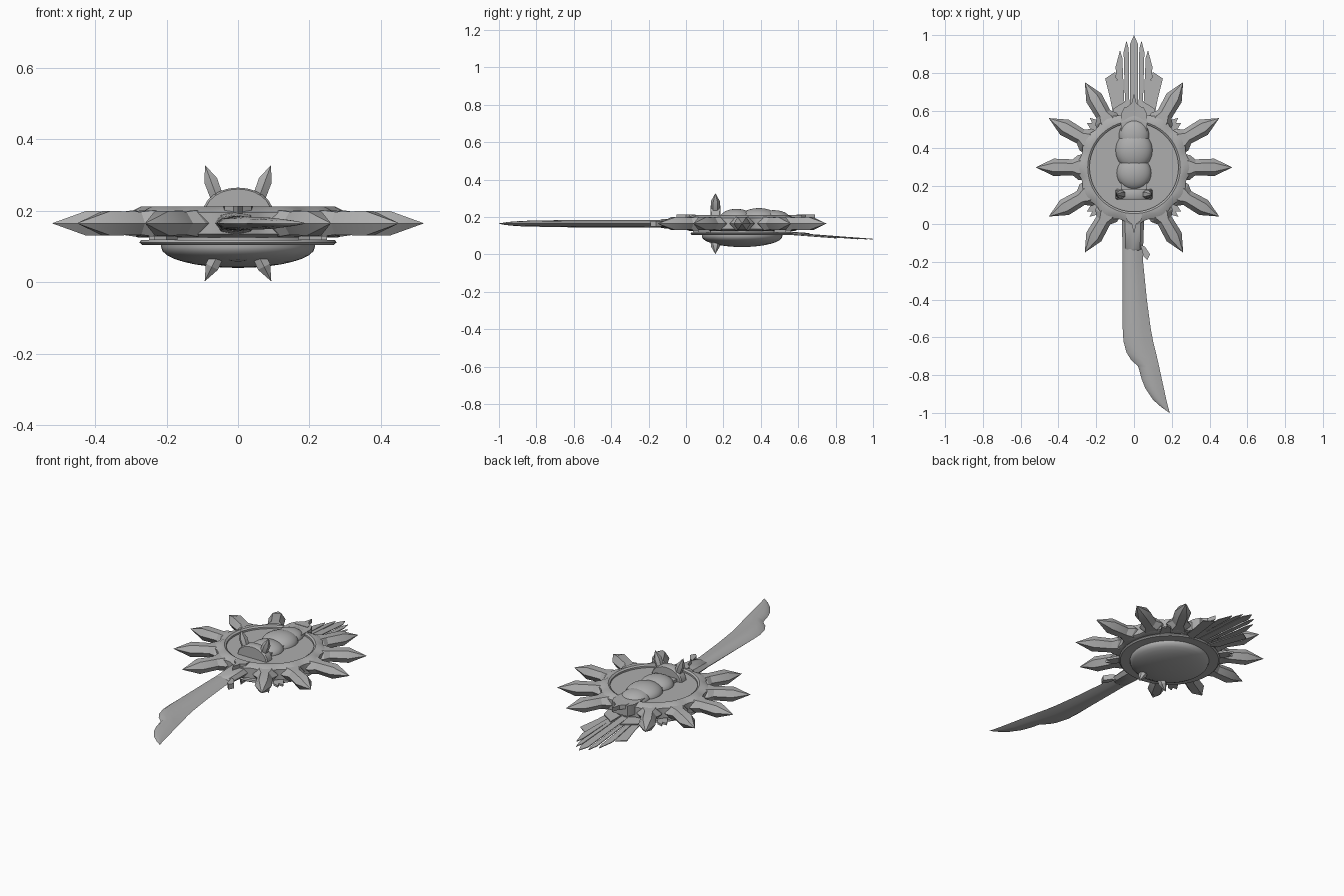
import bpy, bmesh, math
from mathutils import Vector, Matrix

if "Cube" in bpy.data.objects:
    bpy.data.objects.remove(bpy.data.objects["Cube"])

CY = 0.30   # disc centre along y
CZ = 0.165  # mid height of ring and blade
metal = bpy.data.materials.new("grey metal")
metal.diffuse_color = (0.42, 0.42, 0.42, 1)
metal.use_nodes = True
metal.node_tree.nodes["Principled BSDF"].inputs["Base Color"].default_value = metal.diffuse_color


def finish(name, bm, angle=35):
    bmesh.ops.remove_doubles(bm, verts=bm.verts, dist=1e-5)
    bmesh.ops.recalc_face_normals(bm, faces=bm.faces)
    me = bpy.data.meshes.new(name)
    bm.to_mesh(me)
    bm.free()
    ob = bpy.data.objects.new(name, me)
    bpy.context.collection.objects.link(ob)
    me.materials.append(metal)
    bpy.ops.object.select_all(action='DESELECT')
    ob.select_set(True)
    bpy.context.view_layer.objects.active = ob
    bpy.ops.object.shade_smooth_by_angle(angle=math.radians(angle))
    return ob


def loft(bm, sections):
    """Skin a list of closed sections and cap both ends."""
    rings = [[bm.verts.new(p) for p in s] for s in sections]
    n = len(rings[0])
    for a, b in zip(rings, rings[1:]):
        for i in range(n):
            j = (i + 1) % n
            bm.faces.new((a[i], a[j], b[j], b[i]))
    bm.faces.new(rings[0][::-1])
    bm.faces.new(rings[-1])


def lathe(name, profile, steps=48, closed=False, scallop=0):
    """Spin (radius, z) points about the disc axis."""
    bm = bmesh.new()
    rows = []
    for k in range(steps):
        a = 2 * math.pi * k / steps
        row = []
        for r, z in profile:
            rr = r - scallop * (0.5 - 0.5 * math.cos(12 * a)) if r > 0.26 else r
            row.append(bm.verts.new((rr * math.cos(a), CY + rr * math.sin(a), z)))
        rows.append(row)
    n = len(profile)
    for k in range(steps):
        a, b = rows[k], rows[(k + 1) % steps]
        for i in range(n if closed else n - 1):
            j = (i + 1) % n
            bm.faces.new((a[i], b[i], b[j], a[j]))
    return finish(name, bm)


def spike(bm, start, direction, side, stations, sides=6):
    """Faceted spike; stations are (distance, half width, half height)."""
    d = Vector(direction).normalized()
    s = Vector(side).normalized()
    u = d.cross(s)
    secs = []
    for t, w, h in stations:
        c = Vector(start) + d * t
        secs.append([c + s * w * math.cos(2 * math.pi * i / sides)
                     + u * h * math.sin(2 * math.pi * i / sides) for i in range(sides)])
    loft(bm, secs)


def plate(bm, outline, z_of_y, thick):
    loft(bm, [[(x, y, z_of_y(y) + dz) for x, y in outline] for dz in (0, thick)])


# Ring, recessed floor, lower flange and belly dome
lathe("main_ring", [(0.235, 0.13), (0.235, 0.205), (0.245, 0.212), (0.272, 0.212),
                    (0.305, 0.195), (0.305, 0.135), (0.28, 0.125)], 96, True, 0.02)
lathe("recessed_floor", [(0.0005, 0.195), (0.238, 0.195), (0.238, 0.14), (0.0005, 0.14)])
lathe("lower_flange", [(0.0005, 0.135), (0.25, 0.135), (0.25, 0.118), (0.272, 0.118),
                       (0.276, 0.111), (0.268, 0.104), (0.0005, 0.104)])
dome = [(0.215 * math.cos(t * math.pi / 16) + 0.0005, 0.098 - 0.058 * math.sin(t * math.pi / 16))
        for t in range(9)]
lathe("belly_dome", [(0.215, 0.108)] + dome)

# Ten radial spikes, leaving the blade and tail directions free
bm = bmesh.new()
for k in range(12):
    if k in (3, 9):
        continue
    a = math.radians(30 * k)
    d = (math.cos(a), math.sin(a), 0)
    spike(bm, (0, CY, CZ), d, (-d[1], d[0], 0),
          [(0.24, 0.07, 0.042), (0.295, 0.066, 0.042), (0.325, 0.042, 0.037),
           (0.425, 0.046, 0.040), (0.52, 0.0005, 0.0005)])
finish("radial_spikes", bm, 25)

# Blade: lens section with a notch in its left edge
stations = [(0.02, -.06, .045), (-.2, -.06, .048), (-.4, -.06, .068), (-.55, -.06, .088),
            (-.62, -.056, .101), (-.68, -.04, .116), (-.72, -.015, .125), (-.75, .018, .132),
            (-.76, .024, .134), (-.82, .04, .147), (-.87, .06, .158), (-.93, .1, .171),
            (-.97, .145, .181), (-1.0, .188, .19)]
bm = bmesh.new()
secs = []
for y, xl, xr in stations:
    c, w = (xl + xr) / 2, (xr - xl) / 2
    h = 0.020 * min(1, (w / 0.05) ** 0.7) * (1 if y > -0.6 else 1 - 0.9 * (-0.6 - y))
    secs.append([(c + w * fx, y, CZ + h * fz) for fx, fz in
                 ((-1, 0), (-.75, .7), (-.2, 1), (.4, .75), (1, 0), (.4, -.75), (-.2, -1), (-.75, -.7))])
loft(bm, secs)
finish("blade", bm, 40)

# Blade socket and side catch
bm = bmesh.new()
spike(bm, (-0.006, 0.06, CZ), (0, -1, 0), (1, 0, 0),
      [(0, .058, .036), (.08, .058, .03), (.19, .054, .024), (.2, .04, .018)], 8)
plate(bm, [(.035, -.11), (.058, -.12), (.085, -.16), (.07, -.19), (.05, -.17)], lambda y: 0.15, 0.03)
finish("blade_socket", bm)

# Tail fan of flat feathers, sloping down to the back
bm = bmesh.new()
slope = lambda y: 0.112 - 0.034 * (y - 0.55) / 0.45
plate(bm, [(-.02, .55), (.02, .55), (.022, .95), (0, 1.0), (-.022, .95)], lambda y: slope(y) + .002, .004)
for s in (1, -1):
    for i, (b0, b1, t0, t1, low, high) in enumerate([(.024, .045, .028, .055, .97, .91),
                                                      (.047, .068, .062, .098, .92, .83)]):
        plate(bm, [(s * b0, .55), (s * b1, .55), (s * t1, high), (s * (t0 + .012), low), (s * t0, low - .04)],
              lambda y: slope(y) - .003 * i, .004)
    plate(bm, [(s * .05, .55), (s * .11, .58), (s * .125, .66), (s * .153, .77), (s * .1, .805)],
          lambda y: slope(y) - .007, .004)
    plate(bm, [(s * .02, .54), (s * .12, .54), (s * .11, .61), (s * .03, .66)],
          lambda y: slope(y) + .005, .006)
finish("tail_fan", bm, 20)

# Central rail under the body
bm = bmesh.new()
plate(bm, [(-.07, .13), (.07, .13), (.07, .58), (.05, .62), (-.05, .62), (-.07, .58)], lambda y: .15, .062)
finish("centre_rail", bm)

# Body of three overlapping rounded segments
bm = bmesh.new()
for y, rx, ry, rz in ((.27, .092, .09, .052), (.39, .098, .105, .056), (.47, .08, .085, .045)):
    m = Matrix.Translation((0, y, .192)) @ Matrix.Diagonal((rx, ry, rz, 1))
    bmesh.ops.create_uvsphere(bm, u_segments=32, v_segments=16, radius=1, matrix=m)
finish("segmented_body", bm, 50)


# Arched bars with paired horns, above and below
def arch(name, base, top, width):
    bm = bmesh.new()
    n = 12
    secs = []
    for y in (.13, .137, .178, .185):
        k = 0.94 if y in (.13, .185) else 1
        secs.append([(width * k * math.cos(math.pi * i / n), y,
                      base + (top - base) * k * math.sin(math.pi * i / n)) for i in range(n + 1)])
    loft(bm, secs)
    finish(name, bm)


arch("upper_arch", .195, .265, .098)
arch("lower_arch", .095, .058, .07)
bm = bmesh.new()
for s in (1, -1):
    for start, tip in (((.045, .157, .20), (.092, .157, .327)), ((.05, .157, .09), (.093, .157, .003))):
        p, q = Vector((s * start[0],) + start[1:]), Vector((s * tip[0],) + tip[1:])
        L = (q - p).length
        spike(bm, p, q - p, (0, 1, 0),
              [(0, .021, .021), (L * .35, .023, .021), (L - .045, .024, .022), (L, .0005, .0005)])
finish("horns", bm, 25)

# Small pointed ornaments at the rail ends and on the diagonals
bm = bmesh.new()
for y, s in ((.62, 1), (.02, -1)):
    for w, l in ((.042, .03), (.02, .07)):
        plate(bm, [(-w, y - s * .03), (w, y - s * .03), (w * .9, y), (0, y + s * l), (-w * .9, y)],
              lambda v: .19, .024)
for sx in (1, -1):
    for sy in (1, -1):
        pts = [(.17, .21), (.21, .17), (.25, .235), (.222, .235), (.235, .262), (.2, .252)]
        plate(bm, [(sx * x, CY + sy * y) for x, y in pts], lambda v: .118, .012)
finish("pointed_ornaments", bm)
